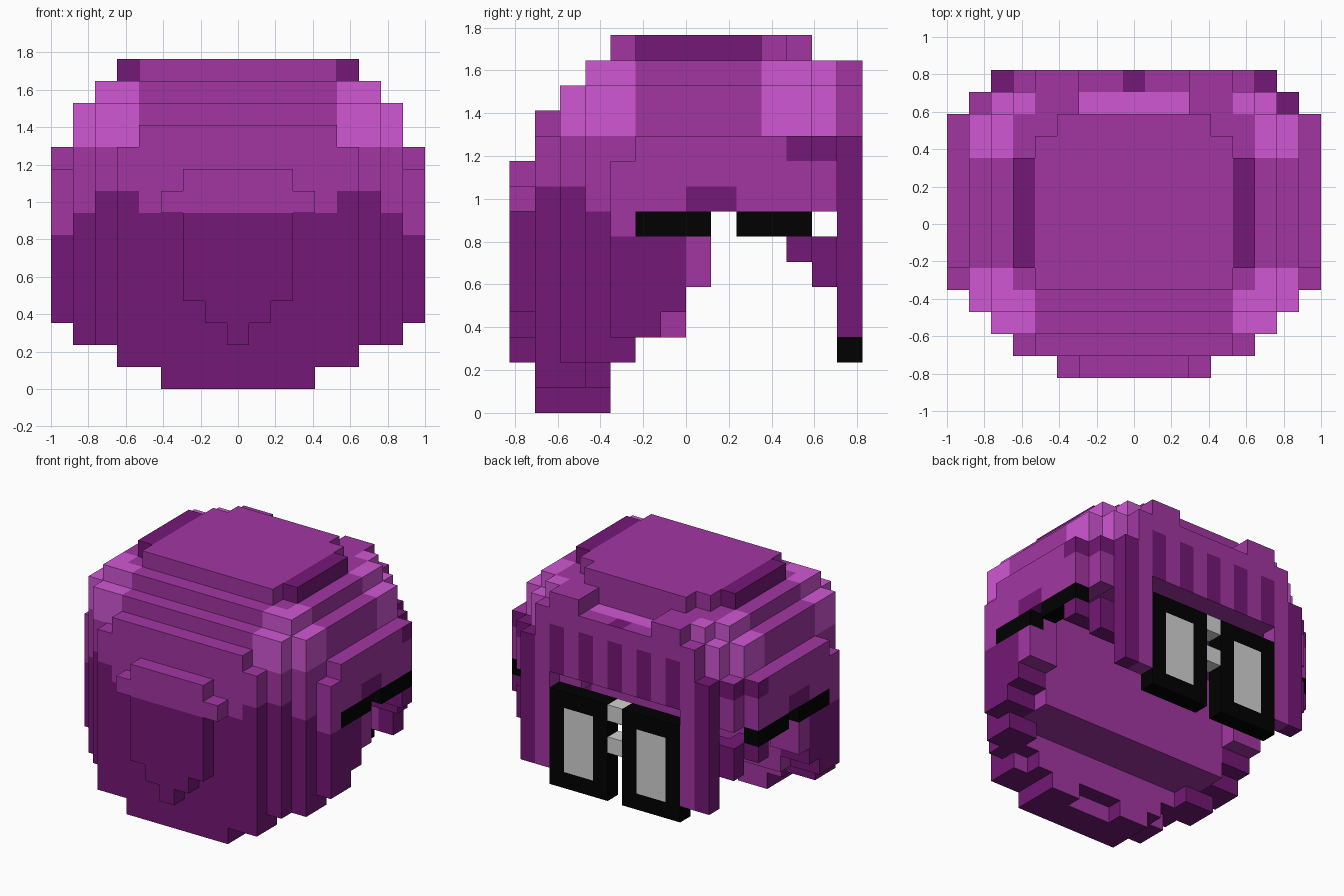
import bpy, bmesh, math

if "Cube" in bpy.data.objects:
    bpy.data.objects.remove(bpy.data.objects["Cube"])

V = 2 / 17          # block size
PALETTE = {
    "mid_purple": (162, 54, 162), "light_purple": (208, 87, 212),
    "dark_purple": (116, 24, 118), "black": (1, 1, 1), "lens_grey": (210, 210, 210),
}
mats = []


def linear(c):
    c /= 255
    return c / 12.92 if c < 0.04 else ((c + 0.055) / 1.055) ** 2.4


for name, rgb in PALETTE.items():
    m = bpy.data.materials.new(name)
    m.diffuse_color = (*[linear(c) for c in rgb], 1)
    m.use_nodes = True
    m.node_tree.nodes["Principled BSDF"].inputs["Base Color"].default_value = m.diffuse_color
    mats.append(m)
MID, LIGHT, DARK, BLACK, GREY = range(5)

parts = {}          # part name -> {(i, j, k): colour}; i in -8..8, j in 0..13, k in 0..14


def fill(part, x, j, k, colour):
    """Fill both mirrored sides; x, j, k are inclusive block ranges (x is the distance from the middle)."""
    cells = parts.setdefault(part, {})
    for i in range(x[0], x[1] + 1):
        for jj in range(j[0], j[1] + 1):
            for kk in range(k[0], k[1] + 1):
                for s in (i, -i):
                    cells[s, jj, kk] = colour(i, jj, kk) if callable(colour) else colour


def hair_colour(x, j, k):
    if k == 14:
        return DARK if x == 5 else MID
    if j == 12 and k == 12 and x <= 2:
        return LIGHT
    if k >= 11:
        if k == 13 and x == 5 and j in (4, 10, 11):
            return MID
        return LIGHT if x > 4 and (j <= 4 or j >= 10) else MID
    if j >= 11 and k == 10:
        return DARK
    if j in (7, 8) and k == 8 and x > 6:
        return DARK
    if j >= 7 or (j == 6 and x <= 6):
        return MID
    limit = 7 if x == 8 else 9 if x in (5, 6) else 8
    return DARK if k < limit else MID


def face_colour(cell, axis, side, colour):
    """Single faces that differ from the rest of their block."""
    i, j, k = cell
    if axis == 2 and side:
        if colour == DARK and k == 10 and (abs(i) == 8 or i == -7):
            return MID
        if i == 0 and j == 13 and k == 12:
            return DARK
    if axis == 1 and side and j <= 3 and k <= 2:
        return MID
    if axis == 2 and not side and k == 3 and 4 <= j <= 6 and abs(i) <= 6:
        return MID
    if axis == 2 and not side and k == 9 and j == 13:
        return MID
    return colour


def rows(k0, k1, spans):
    """Solid rows of the hair: (first j, last j, half width in blocks)."""
    for a, b, w in spans:
        fill("hair", (0, w), (a, b), (k0, k1), hair_colour)


# Rounded crown with tall corner blocks, from the top layer downwards
rows(14, 14, [(4, 10, 4), (5, 9, 5), (11, 11, 3)])
rows(13, 13, [(3, 11, 6)])
rows(12, 12, [(2, 2, 6), (3, 11, 7), (12, 12, 6)])
rows(11, 11, [(1, 1, 4), (2, 2, 6), (3, 11, 7), (12, 12, 6)])
rows(10, 10, [(1, 1, 5), (2, 2, 6), (3, 4, 7), (5, 11, 8), (12, 12, 7)])
rows(9, 9, [(1, 1, 5), (2, 2, 6), (3, 3, 7), (4, 11, 8), (12, 12, 7)])
fill("hair", (5, 5), (12, 12), (13, 13), LIGHT)
# Back mass and hanging ends
rows(3, 8, [(1, 1, 5), (2, 2, 6), (3, 5, 7), (6, 6, 6)])
rows(4, 8, [(6, 6, 7)])
rows(2, 2, [(1, 1, 5), (2, 2, 6), (3, 3, 7)])
rows(1, 1, [(1, 2, 5), (3, 3, 4)])
rows(0, 0, [(1, 2, 3)])
fill("hair", (2, 3), (3, 3), (0, 0), DARK)
fill("hair", (6, 7), (4, 4), (2, 2), DARK)
# Side panels above and below the strap
fill("hair", (8, 8), (4, 4), (3, 8), hair_colour)
fill("hair", (8, 8), (5, 5), (3, 6), DARK)
fill("hair", (8, 8), (6, 6), (4, 6), DARK)
fill("hair", (7, 8), (7, 7), (5, 6), MID)
fill("hair", (7, 7), (7, 7), (7, 7), MID)
fill("hair", (7, 8), (5, 11), (8, 8), hair_colour)
fill("hair", (7, 7), (12, 12), (8, 8), MID)

# Tapered tail on the front side
tail = lambda x, j, k: MID if k >= 8 else DARK
fill("tail", (0, 2), (0, 0), (4, 9), tail)
fill("tail", (3, 3), (0, 0), (8, 8), MID)
fill("tail", (0, 1), (0, 0), (3, 3), DARK)
fill("tail", (0, 0), (0, 0), (2, 2), DARK)

# Striped fringe
fill("fringe", (0, 4), (13, 13), (9, 12),
     lambda x, j, k: DARK if x in (0, 2, 4) and k < 12 else MID)
fill("fringe", (3, 4), (12, 13), (13, 13), MID)

# Long locks beside the face, stepping back under the strap
fill("side_lock", (5, 5), (13, 13), (3, 12), MID)
fill("side_lock", (6, 6), (13, 13), (3, 10), DARK)
fill("side_lock", (6, 7), (12, 12), (5, 6), DARK)
fill("side_lock", (7, 8), (11, 11), (6, 6), DARK)

# Glasses: temple strap, frames, lenses and two bridge bars
fill("temple_strap", (8, 8), (5, 7), (7, 7), BLACK)
fill("temple_strap", (8, 8), (9, 11), (7, 7), BLACK)
fill("glasses_frame", (1, 4), (13, 13), (2, 7),
     lambda x, j, k: GREY if x in (2, 3) and 3 <= k <= 6 else BLACK)
for k in (5, 7):
    fill("glasses_bridge", (0, 0), (13, 13), (k, k), GREY)

occupied = set().union(*parts.values())
CORNERS = ((0, 0), (1, 0), (1, 1), (0, 1))


def build(name, cells):
    """Turn blocks into a clean mesh that keeps only the exposed faces."""
    bm = bmesh.new()
    verts = {}
    for cell, colour in cells.items():
        for axis in range(3):
            for side in (0, 1):
                near = list(cell)
                near[axis] += 2 * side - 1
                if tuple(near) in occupied:
                    continue
                loop = []
                for u, v in CORNERS:
                    p = list(cell)
                    p[axis] += side
                    p[(axis + 1) % 3] += u
                    p[(axis + 2) % 3] += v
                    p = tuple(p)
                    if p not in verts:
                        verts[p] = bm.verts.new(((p[0] - 0.5) * V, (p[1] - 7) * V, p[2] * V))
                    loop.append(verts[p])
                face = bm.faces.new(loop if side else loop[::-1])
                face.material_index = face_colour(cell, axis, side, colour)
    bmesh.ops.dissolve_limit(bm, angle_limit=math.radians(1), verts=bm.verts[:],
                             edges=bm.edges[:], delimit={'MATERIAL'})
    mesh = bpy.data.meshes.new(name)
    bm.to_mesh(mesh)
    bm.free()
    for m in mats:
        mesh.materials.append(m)
    bpy.context.collection.objects.link(bpy.data.objects.new(name, mesh))


for name, cells in parts.items():
    build(name, cells)
